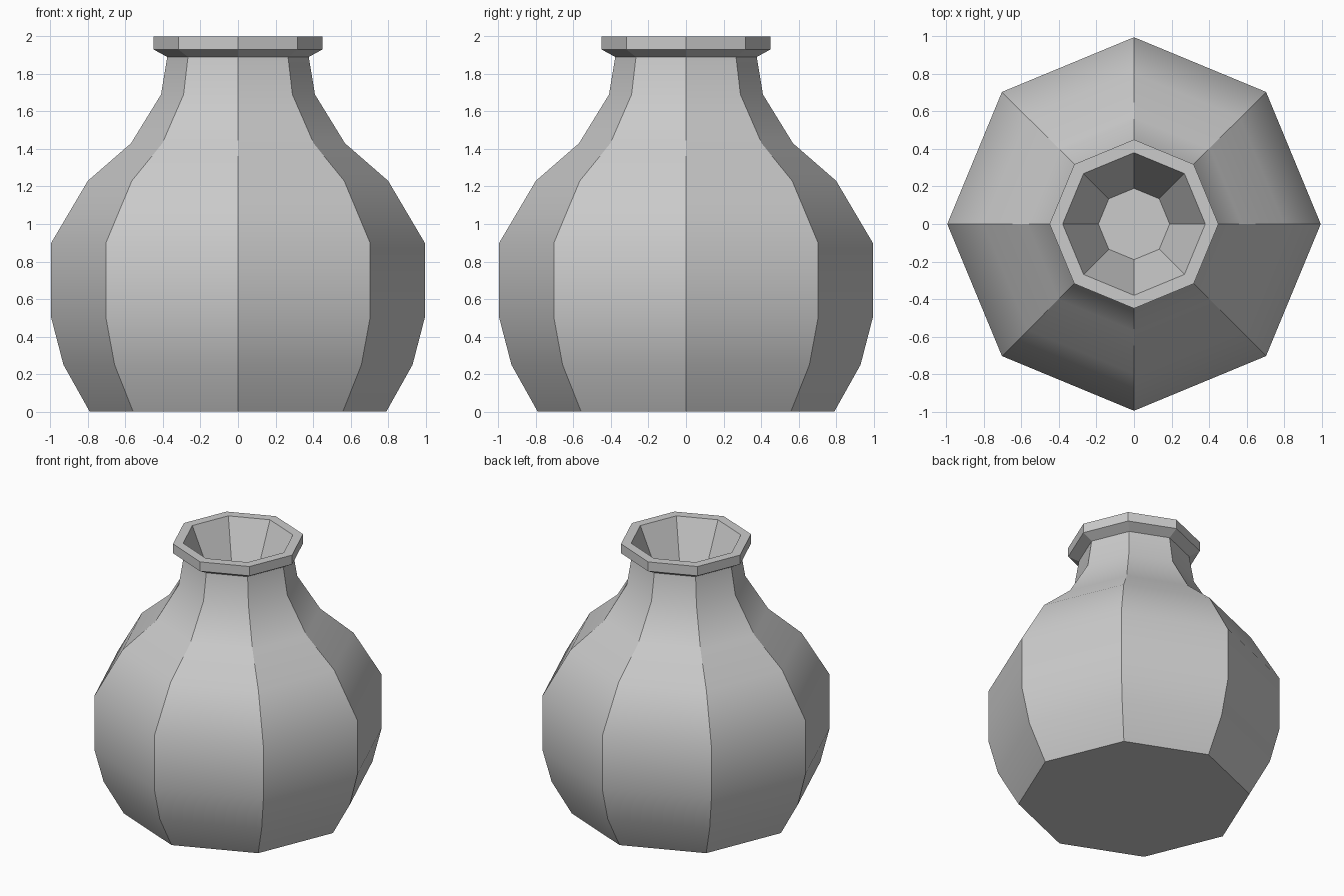
import bpy, bmesh
from math import cos, sin, pi, radians

if "Cube" in bpy.data.objects:
    bpy.data.objects.remove(bpy.data.objects["Cube"])

SIDES = 8

# Profile (radius, height): outer wall from base to lip, then down the inside
PROFILE = [(0.79, 0), (0.93, 0.25), (0.995, 0.5), (0.995, 0.9), (0.8, 1.23),
           (0.57, 1.43), (0.41, 1.69), (0.377, 1.89), (0.45, 1.93),
           (0.45, 2.0), (0.38, 2.0), (0.19, 1.57)]

bm = bmesh.new()
rings = [[bm.verts.new((r * cos(2 * pi * i / SIDES), r * sin(2 * pi * i / SIDES), z))
          for i in range(SIDES)] for r, z in PROFILE]

# Walls
for low, high in zip(rings, rings[1:]):
    for i in range(SIDES):
        j = (i + 1) % SIDES
        bm.faces.new((low[i], low[j], high[j], high[i]))

# Base and inner floor
bm.faces.new(rings[0][::-1])
bm.faces.new(rings[-1])
bm.normal_update()

# Facet corners stay crisp, gentle bends along the wall are smooth
for f in bm.faces:
    f.smooth = True
for e in bm.edges:
    upright = abs(e.verts[0].co.z - e.verts[1].co.z) > 0.001
    lip = e.calc_face_angle() > radians(30)
    e.smooth = not (upright or lip)

mesh = bpy.data.meshes.new("vase")
bm.to_mesh(mesh)
bm.free()
bpy.context.collection.objects.link(bpy.data.objects.new("vase", mesh))
